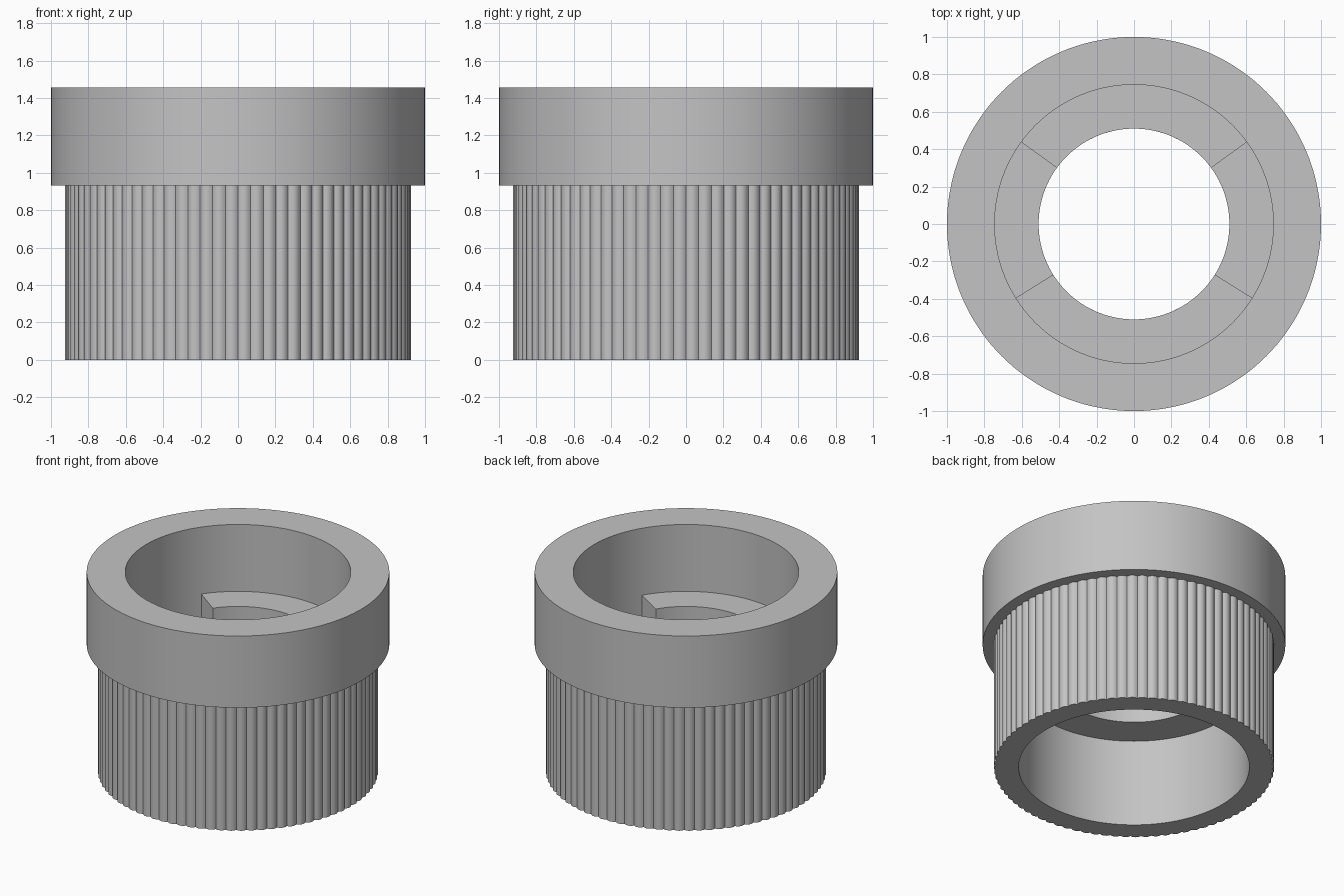
import bpy, bmesh
from math import cos, sin, tau, radians

cube = bpy.data.objects.get("Cube")
if cube:
    bpy.data.objects.remove(cube, do_unlink=True)

grey = bpy.data.materials.new("light grey")
grey.use_nodes = True
colour = (0.55, 0.55, 0.55, 1)
grey.diffuse_color = colour
grey.node_tree.nodes["Principled BSDF"].inputs["Base Color"].default_value = colour

TOP, COLLAR_Z, LEDGE_Z, FLOOR, STOP_Z = 1.455, 0.932, 0.638, 0.77, 0.967
BORE, SOCKET, HOLE, RIB_BASE, RIB_DEPTH = 0.762, 0.745, 0.51, 0.911, 0.015
RIBS, RIB_STEPS = 84, 6


def lathe(name, profile, steps, start=0, end=360, closed=False):
    """Sweep an (r, z) profile round z; r may be a function of the step."""
    bm = bmesh.new()
    full = end - start == 360
    rings = []
    for i in range(steps if full else steps + 1):
        a = radians(start + (end - start) * i / steps)
        ring = []
        for r, z in profile:
            r = r(i) if callable(r) else r
            ring.append(bm.verts.new((r * cos(a), r * sin(a), z)))
        rings.append(ring)
    n = len(profile)
    for i in range(steps):
        p, q = rings[i], rings[(i + 1) % len(rings)]
        for j in range(n if closed else n - 1):
            k = (j + 1) % n
            bm.faces.new((p[j], q[j], q[k], p[k]))
    if closed and not full:
        bm.faces.new(rings[0])
        bm.faces.new(rings[-1][::-1])
        bmesh.ops.recalc_face_normals(bm, faces=bm.faces)
    mesh = bpy.data.meshes.new(name)
    bm.to_mesh(mesh)
    bm.free()
    mesh.materials.append(grey)
    obj = bpy.data.objects.new(name, mesh)
    bpy.context.collection.objects.link(obj)
    bpy.ops.object.select_all(action="DESELECT")
    obj.select_set(True)
    bpy.context.view_layer.objects.active = obj
    bpy.ops.object.shade_smooth_by_angle(angle=radians(30))
    return obj


def rib(i):
    """Radius of the convex ribs round the shaft."""
    t = 2 * (i % RIB_STEPS) / RIB_STEPS - 1
    return RIB_BASE + RIB_DEPTH * (1 - t * t)


# Wide collar with the socket wall inside it
lathe("collar", [(0.9, COLLAR_Z), (1, COLLAR_Z), (1, TOP),
                 (SOCKET, TOP), (SOCKET, FLOOR)], 144)

# Ribbed shaft with its lower bore
lathe("ribbed_shaft", [(BORE, LEDGE_Z), (BORE, 0), (rib, 0), (rib, COLLAR_Z)],
      RIBS * RIB_STEPS)

# Inner ledge between the socket and the bore
lathe("inner_ledge", [(SOCKET, FLOOR), (HOLE, FLOOR), (HOLE, LEDGE_Z),
                      (BORE, LEDGE_Z)], 144)

# Raised stops at the back and front of the ledge
for name, start, end in (("back_stop", 36, 144), ("front_stop", 212, 328)):
    lathe(name, [(HOLE, FLOOR), (SOCKET + 0.005, FLOOR),
                 (SOCKET + 0.005, STOP_Z), (HOLE, STOP_Z)], 44, start, end, True)
